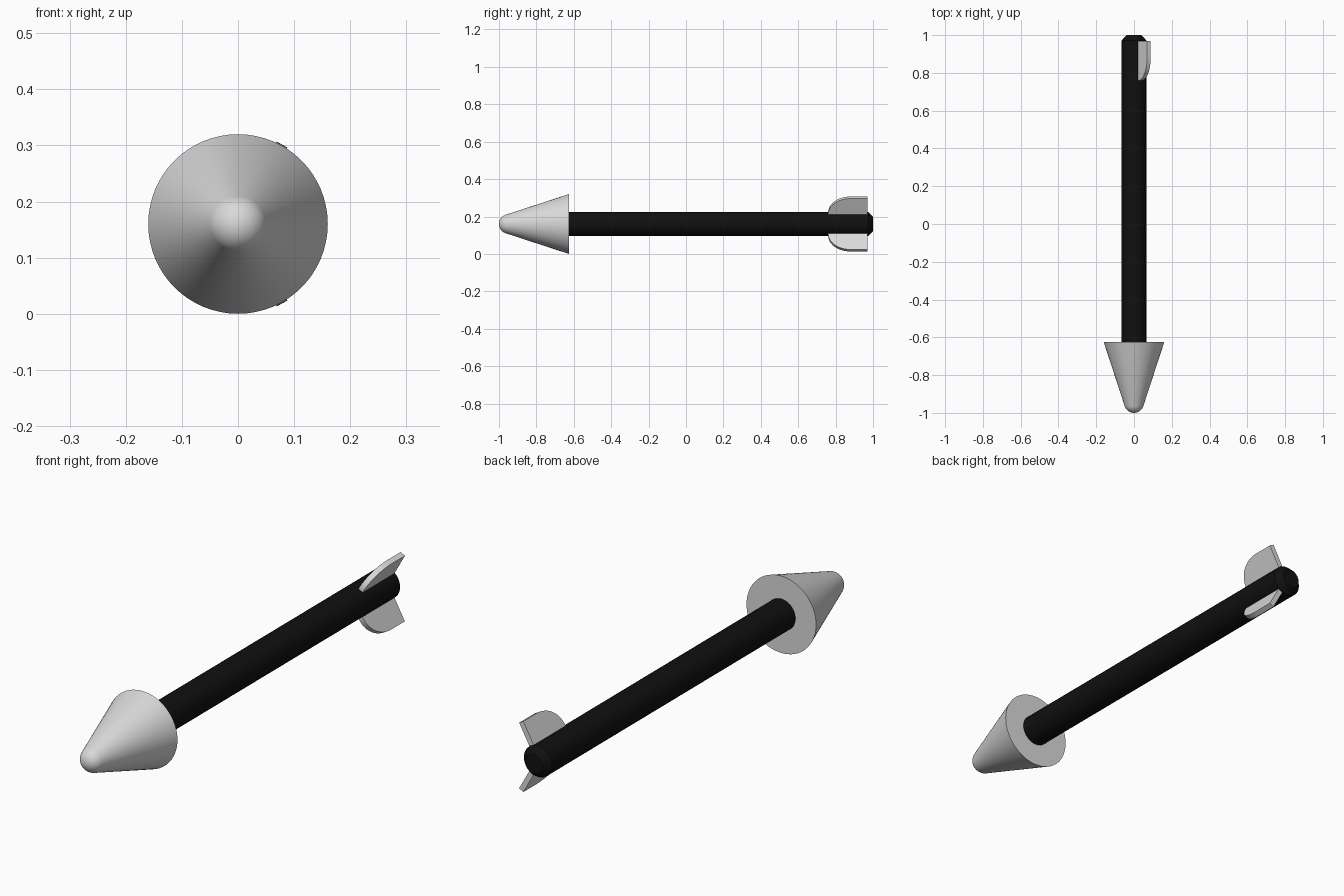
import bpy
import bmesh
import math
from mathutils import Matrix, Vector

if "Cube" in bpy.data.objects:
    bpy.data.objects.remove(bpy.data.objects["Cube"], do_unlink=True)

AXIS_Z = 0.16      # height of the shaft axis
FIN_ANGLE = 61     # degrees above and below the +x side


def material(name, colour):
    mat = bpy.data.materials.new(name)
    mat.use_nodes = True
    mat.diffuse_color = colour
    mat.node_tree.nodes["Principled BSDF"].inputs["Base Color"].default_value = colour
    return mat


def finish(bm, name, mat, smooth_angle):
    bmesh.ops.remove_doubles(bm, verts=bm.verts, dist=1e-5)
    bmesh.ops.recalc_face_normals(bm, faces=bm.faces)
    mesh = bpy.data.meshes.new(name)
    bm.to_mesh(mesh)
    bm.free()
    mesh.materials.append(mat)
    obj = bpy.data.objects.new(name, mesh)
    bpy.context.collection.objects.link(obj)
    obj.location.z = AXIS_Z
    bpy.ops.object.select_all(action="DESELECT")
    obj.select_set(True)
    bpy.context.view_layer.objects.active = obj
    bpy.ops.object.shade_smooth_by_angle(angle=math.radians(smooth_angle))
    return obj


def revolve(name, profile, mat, steps):
    """Spin (radius, y) points around the y axis."""
    bm = bmesh.new()
    verts = [bm.verts.new((r, y, 0)) for r, y in profile]
    edges = [bm.edges.new(pair) for pair in zip(verts, verts[1:])]
    bmesh.ops.spin(bm, geom=verts + edges, cent=(0, 0, 0), axis=(0, 1, 0),
                   angle=math.tau, steps=steps)
    return finish(bm, name, mat, 30)


def fin(name, angle, mat, root=0.05, tip=0.162, thickness=0.022):
    """Radial plate with a quarter-ellipse leading edge."""
    front, shoulder, back = 0.76, 0.88, 0.97
    outline = [(root, back), (root, front)]
    for i in range(13):
        t = math.radians(90) * i / 12
        outline.append((0.065 + (tip - 0.065) * math.sin(t),
                        shoulder - (shoulder - front) * math.cos(t)))
    outline.append((tip, back))
    bm = bmesh.new()
    face = bm.faces.new([bm.verts.new((r, y, -thickness / 2)) for r, y in outline])
    solid = bmesh.ops.extrude_face_region(bm, geom=[face])["geom"]
    bmesh.ops.translate(bm, vec=Vector((0, 0, thickness)),
                        verts=[v for v in solid if isinstance(v, bmesh.types.BMVert)])
    bm.transform(Matrix.Rotation(math.radians(-angle), 4, "Y"))
    return finish(bm, name, mat, 30)


light_grey = material("light grey", (0.7, 0.7, 0.7, 1))
black = material("black", (0.005, 0.005, 0.005, 1))

# Shaft with a chamfered rear end
revolve("shaft", [(0, -0.64), (0.065, -0.64), (0.065, 0.972), (0.04, 1), (0, 1)], black, 32)

# Conical head with a rounded nose tangent to its sides
nose_radius, slope = 0.052, math.radians(18)
head = [(0, -0.626), (0.16, -0.626)]
for i in range(9):
    t = slope + (math.radians(90) - slope) * i / 8
    head.append((nose_radius * math.cos(t), -1 + nose_radius * (1 - math.sin(t))))
revolve("head", head, light_grey, 64)

# Pair of tail fins on the left side
fin("upper_fin", FIN_ANGLE, light_grey)
fin("lower_fin", -FIN_ANGLE, light_grey)
